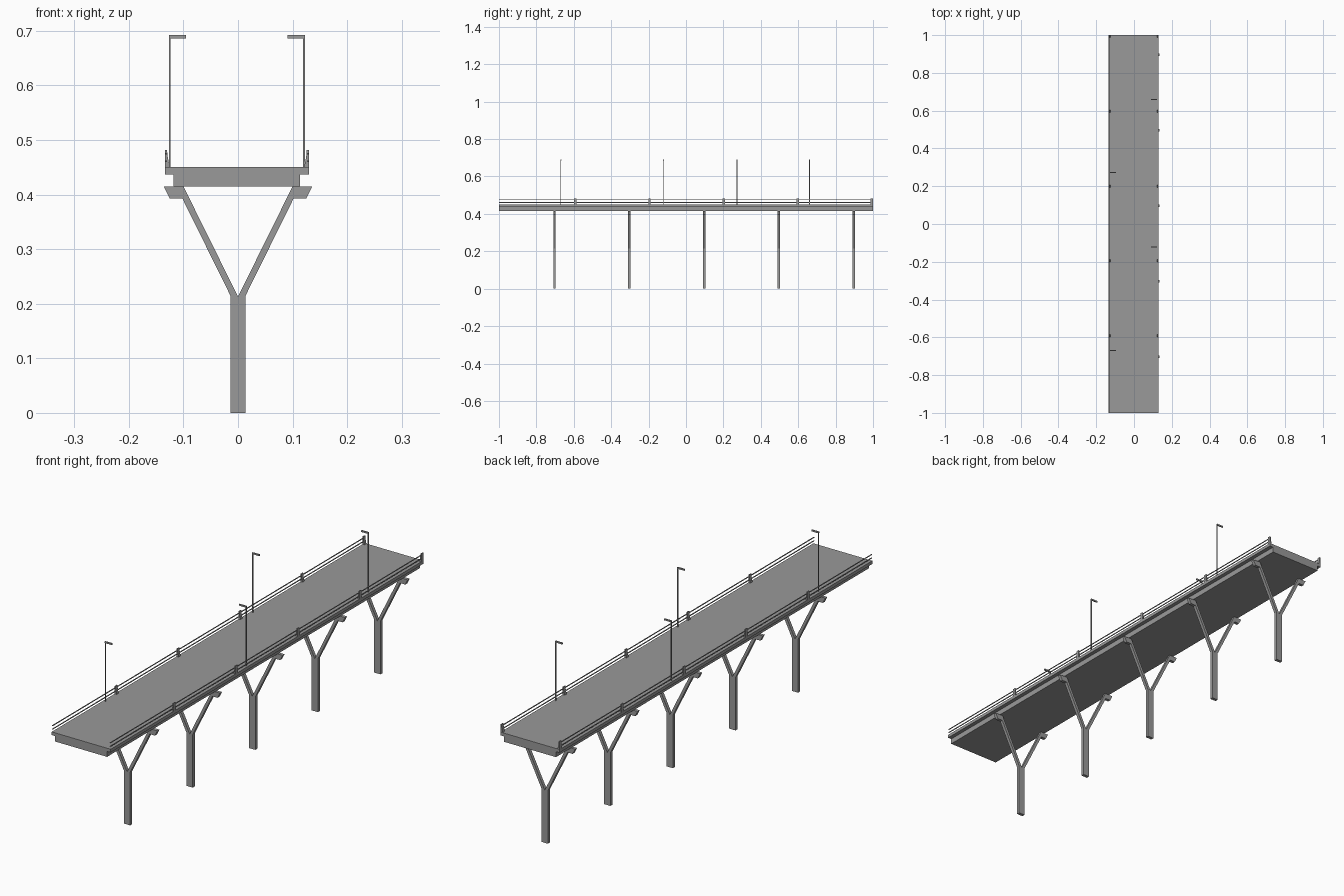
import bpy, bmesh
from mathutils import Vector

if "Cube" in bpy.data.objects:
    bpy.data.objects.remove(bpy.data.objects["Cube"])

CX = -0.002  # centre line of the deck

# Dark grey concrete and metal
grey = bpy.data.materials.new("dark_grey")
grey.diffuse_color = (0.32, 0.32, 0.32, 1)
grey.use_nodes = True
grey.node_tree.nodes["Principled BSDF"].inputs["Base Color"].default_value = grey.diffuse_color


def extrude_y(name, profile, y, depth):
    """Extrude an x-z outline along y, centred on y."""
    bm = bmesh.new()
    face = bm.faces.new([bm.verts.new((px, y - depth / 2, pz)) for px, pz in profile])
    ext = bmesh.ops.extrude_face_region(bm, geom=[face])
    moved = [v for v in ext["geom"] if isinstance(v, bmesh.types.BMVert)]
    bmesh.ops.translate(bm, vec=Vector((0, depth, 0)), verts=moved)
    bmesh.ops.recalc_face_normals(bm, faces=bm.faces)
    mesh = bpy.data.meshes.new(name)
    bm.to_mesh(mesh)
    bm.free()
    mesh.materials.append(grey)
    obj = bpy.data.objects.new(name, mesh)
    bpy.context.collection.objects.link(obj)
    return obj


def box_profile(x0, x1, z0, z1):
    return [(x0, z0), (x1, z0), (x1, z1), (x0, z1)]


def side(profile, s):
    """Place a profile, given as an offset from the deck centre, on side s."""
    return [(CX + s * px, pz) for px, pz in profile]


# T-shaped deck: wide road slab over a narrower girder
half = [(0.116, 0.415), (0.116, 0.437), (0.132, 0.437), (0.132, 0.45)]
extrude_y("deck", side(half, 1) + side(half, -1)[::-1], 0, 2.0)

# Y-shaped piers with bracket ends
arm = [(0.014, 0), (0.014, 0.215), (0.102, 0.393), (0.125, 0.393),
       (0.136, 0.415), (0.1, 0.415)]
pier = arm + [(0, 0.213)] + [(-px, pz) for px, pz in reversed(arm)]
for i in range(5):
    extrude_y(f"pier_{i + 1}", pier, -0.703 + 0.4 * i, 0.013)

# Railings: tapered posts and two long rails on each side
post = [(0.132, 0.437), (0.132, 0.482), (0.128, 0.482), (0.127, 0.47),
        (0.123, 0.45), (0.123, 0.437)]
for s, label in ((-1, "left"), (1, "right")):
    for i in range(5):
        extrude_y(f"{label}_rail_post_{i + 1}", side(post, s), 0.993 - 0.396 * i, 0.013)
    for z, level in ((0.461, "lower"), (0.475, "upper")):
        extrude_y(f"{label}_{level}_rail",
                  side(box_profile(0.128, 0.131, z - 0.0015, z + 0.0015), s), 0, 2.0)

# Street lamps: slim pole and lamp arm reaching over the road
for i, (s, y) in enumerate(((-1, -0.669), (1, -0.121), (-1, 0.273), (1, 0.66))):
    extrude_y(f"lamp_pole_{i + 1}", side(box_profile(0.1215, 0.1245, 0.449, 0.687), s), y, 0.004)
    extrude_y(f"lamp_arm_{i + 1}", side(box_profile(0.093, 0.1245, 0.686, 0.692), s), y, 0.005)
